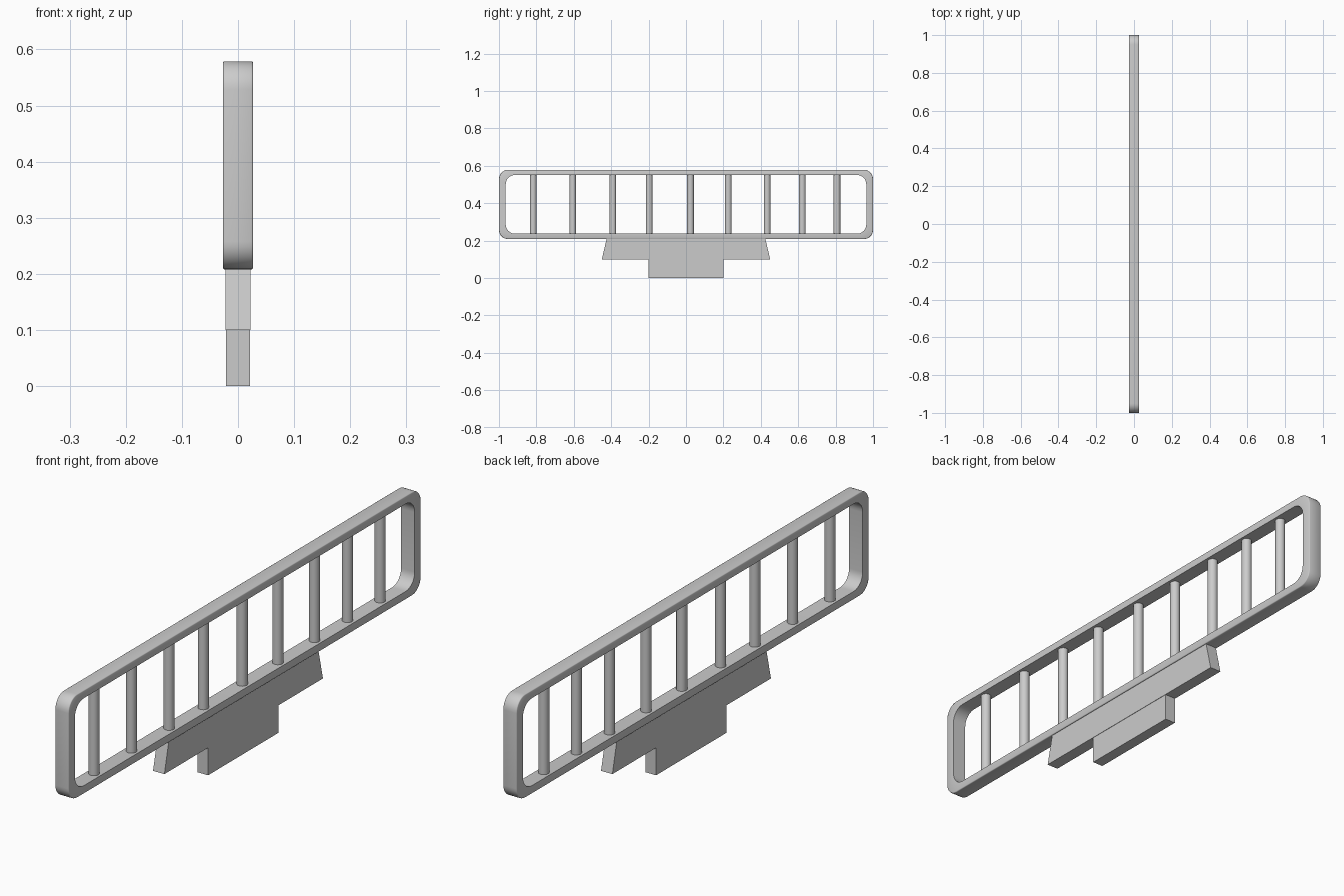
import bpy, bmesh, math

if "Cube" in bpy.data.objects:
    bpy.data.objects.remove(bpy.data.objects["Cube"])


def make_object(name, bm):
    bmesh.ops.recalc_face_normals(bm, faces=bm.faces)
    mesh = bpy.data.meshes.new(name)
    bm.to_mesh(mesh)
    bm.free()
    obj = bpy.data.objects.new(name, mesh)
    bpy.context.collection.objects.link(obj)
    return obj


def smooth(obj, angle=40):
    bpy.ops.object.select_all(action='DESELECT')
    obj.select_set(True)
    bpy.context.view_layer.objects.active = obj
    bpy.ops.object.shade_smooth_by_angle(angle=math.radians(angle))


def rounded_rect(half_w, z0, z1, r, steps=8):
    points = []
    corners = ((half_w - r, z1 - r, 0), (-half_w + r, z1 - r, 90),
               (-half_w + r, z0 + r, 180), (half_w - r, z0 + r, 270))
    for cy, cz, start in corners:
        for i in range(steps + 1):
            a = math.radians(start + 90 * i / steps)
            points.append((cy + r * math.cos(a), cz + r * math.sin(a)))
    return points


def plate(name, profile, half_x):
    bm = bmesh.new()
    face = bm.faces.new([bm.verts.new((-half_x, y, z)) for y, z in profile])
    ext = bmesh.ops.extrude_face_region(bm, geom=[face])
    verts = [g for g in ext['geom'] if isinstance(g, bmesh.types.BMVert)]
    bmesh.ops.translate(bm, verts=verts, vec=(2 * half_x, 0, 0))
    return make_object(name, bm)


# Rounded rectangular frame: a cross-section swept round, outer edges softened
X, E = 0.027, 0.003
sections = [(X - E, 0), (X - E * 0.3, E * 0.3), (X, E)]
rings = []
for x, inset in [(-x, i) for x, i in reversed(sections)] + sections:
    rings.append((x, rounded_rect(1 - inset, 0.208 + inset, 0.579 - inset, 0.05 - inset)))
for x in (X, -X):
    rings.append((x, rounded_rect(0.964, 0.237, 0.551, 0.05)))
bm = bmesh.new()
loops = [[bm.verts.new((x, y, z)) for y, z in pts] for x, pts in rings]
n = len(loops[0])
for k, a in enumerate(loops):
    b = loops[(k + 1) % len(loops)]
    for i in range(n):
        j = (i + 1) % n
        bm.faces.new((a[i], a[j], b[j], b[i]))
smooth(make_object("frame", bm), 50)

# Upright round bars
for i, y in enumerate((-0.817, -0.605, -0.391, -0.197, 0.024, 0.226, 0.434, 0.622, 0.807)):
    bpy.ops.mesh.primitive_cylinder_add(vertices=32, radius=0.018, depth=0.326,
                                        location=(0, y, 0.394))
    bar = bpy.context.object
    bar.name = f"bar_{i + 1}"
    smooth(bar)

# Tapered support under the frame, and the foot below it
plate("support", [(-0.45, 0.1), (0.45, 0.1), (0.424, 0.212), (-0.424, 0.212)], 0.0225)
plate("foot", [(-0.2, 0), (0.2, 0), (0.2, 0.1), (-0.2, 0.1)], 0.021)
